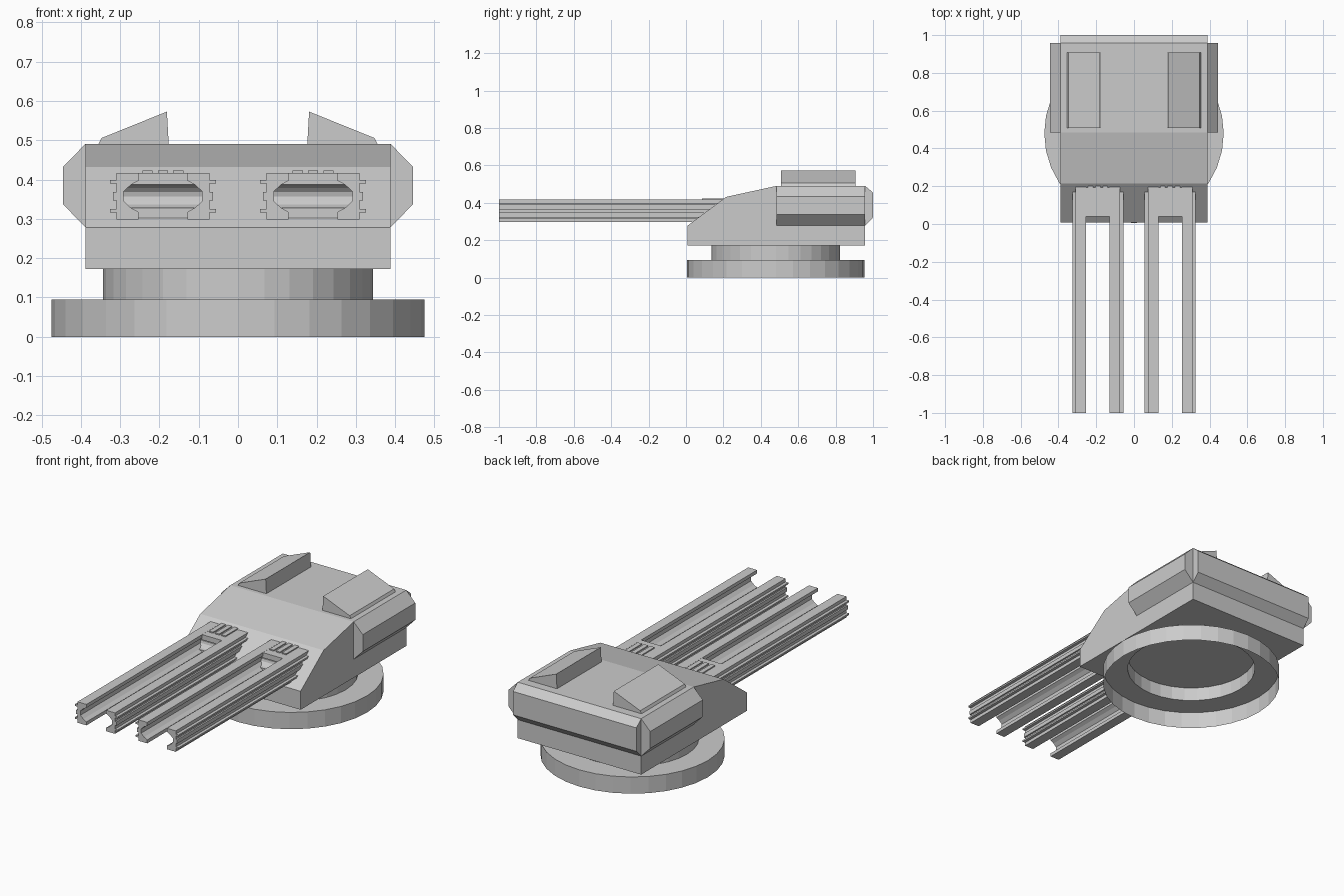
import bpy, bmesh
from math import cos, sin, pi

if "Cube" in bpy.data.objects:
    bpy.data.objects.remove(bpy.data.objects["Cube"])


def finish(name, bm):
    mesh = bpy.data.meshes.new(name)
    bm.to_mesh(mesh)
    bm.free()
    obj = bpy.data.objects.new(name, mesh)
    bpy.context.collection.objects.link(obj)
    return obj


def prism(name, pts, axis, a, b):
    """Extrude a profile: axis 'x' takes (y, z) points, axis 'y' takes (x, z)."""
    bm = bmesh.new()

    def loop(t):
        return [bm.verts.new((t, p, q) if axis == 'x' else (p, t, q)) for p, q in pts]

    lo, hi = loop(a), loop(b)
    bm.faces.new(lo)
    bm.faces.new(hi)
    n = len(pts)
    for i in range(n):
        j = (i + 1) % n
        bm.faces.new((lo[i], lo[j], hi[j], hi[i]))
    bmesh.ops.recalc_face_normals(bm, faces=bm.faces)
    return finish(name, bm)


def lathe(name, profile, cy, sides):
    """Revolve an open (radius, z) profile, leaving both ends open."""
    bm = bmesh.new()
    rings = [[bm.verts.new((r * cos(2 * pi * k / sides), cy + r * sin(2 * pi * k / sides), z))
              for k in range(sides)] for r, z in profile]
    for lo, hi in zip(rings, rings[1:]):
        for k in range(sides):
            m = (k + 1) % sides
            bm.faces.new((lo[k], lo[m], hi[m], hi[k]))
    return finish(name, bm)


# Stepped turntable, hollow underneath
lathe("turntable", [(.475, 0), (.475, .095), (.343, .095), (.343, .173)], .48, 32)

# Main housing
prism("housing", [(.008, .173), (.008, .278), (.215, .432), (.485, .491),
                  (.957, .491), (.957, .173)], 'x', -.388, .388)

# Rear armour
prism("rear_armour", [(.957, .491), (1, .455), (1, .322), (.957, .278)], 'x', -.388, .388)

# Side armour and roof wedges
for side, s in (("left", -1), ("right", 1)):
    prism(side + "_armour", [(s * x, z) for x, z in
          [(.388, .491), (.445, .433), (.445, .337), (.388, .278)]], 'y', .485, .957)
    prism(side + "_roof_wedge", [(s * x, z) for x, z in
          [(.176, .485), (.181, .573), (.347, .506), (.355, .491), (.355, .485)]], 'y', .507, .907)

# Half section of a rail barrel: upper half listed, lower half mirrored about the bore
BORE_Z = .3575
upper = [(.100, .012), (.082, .029), (.062, .040), (.062, .0595), (.118, .0595),
         (.118, .041), (.135, .041), (.135, .032), (.118, .032), (.118, .011), (.127, .011)]
section = upper + [(u, -v) for u, v in reversed(upper)]

# Concave breech block between the rails
notch = [(.04 + .04 * sin(pi * k / 8), BORE_Z - .0295 * cos(pi * k / 8)) for k in range(9)]
breech = [(.04, .299)] + notch + [(.04, .4165), (.2, .4165), (.2, .299)]

for side, c in (("left", -.191), ("right", .191)):
    for part, s in (("a", -1), ("b", 1)):
        prism(f"{side}_rail_{part}", [(c + s * u, BORE_Z + v) for u, v in section], 'y', -1, .2)
    prism(side + "_breech", breech, 'x', c - .1, c + .1)
    # Raised bars on the breech top
    for i in (-1, 0, 1):
        x = c + i * .039
        prism(f"{side}_breech_bar_{i + 2}", [(x - .013, .41), (x - .013, .423),
              (x + .013, .423), (x + .013, .41)], 'y', .085, .2)
